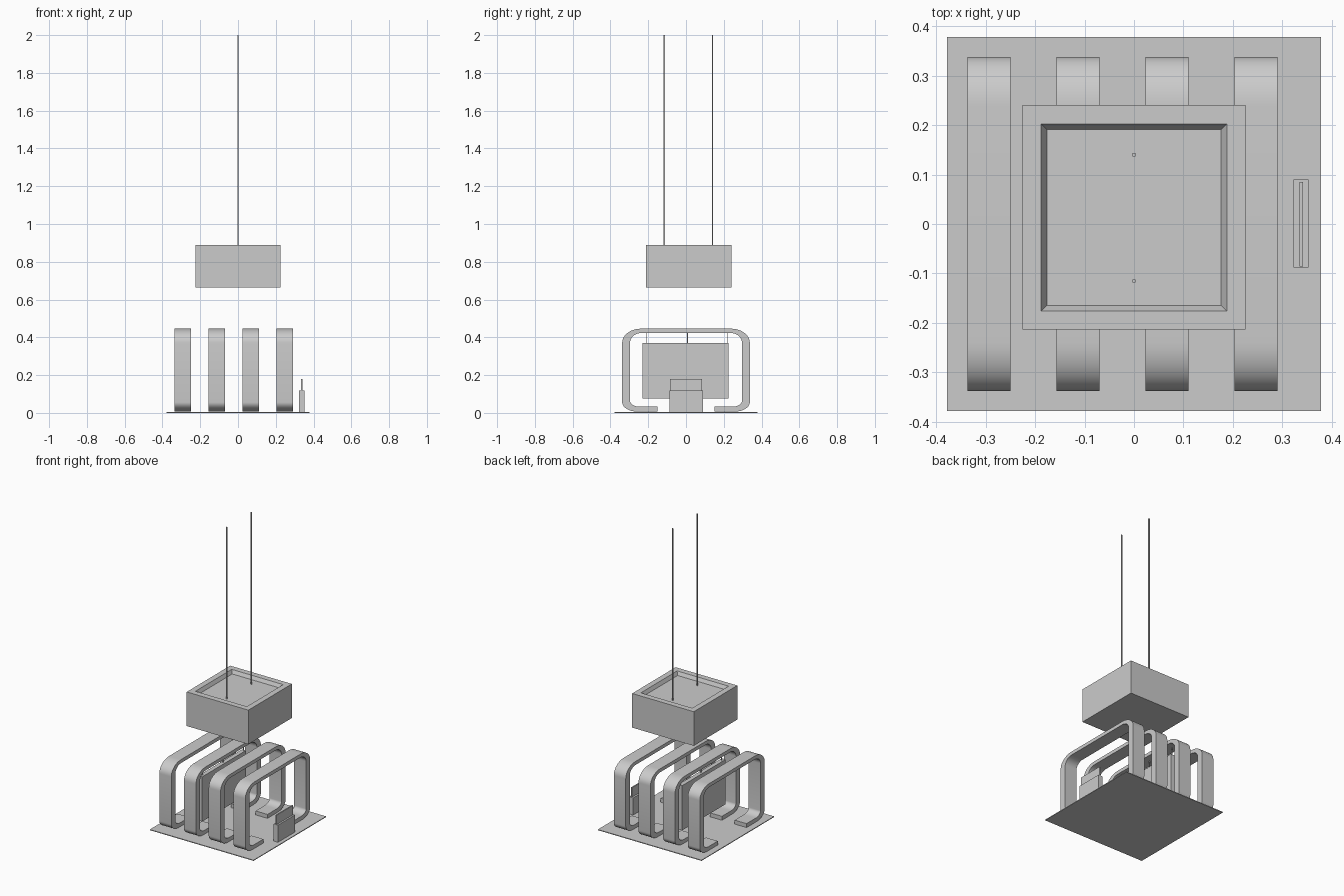
import bpy, bmesh
from math import sin, cos, pi, radians

if "Cube" in bpy.data.objects:
    bpy.data.objects.remove(bpy.data.objects["Cube"])


def make_object(name, bm, smooth=False):
    bmesh.ops.recalc_face_normals(bm, faces=bm.faces)
    mesh = bpy.data.meshes.new(name)
    bm.to_mesh(mesh)
    bm.free()
    obj = bpy.data.objects.new(name, mesh)
    bpy.context.collection.objects.link(obj)
    if smooth:
        bpy.ops.object.select_all(action='DESELECT')
        obj.select_set(True)
        bpy.context.view_layer.objects.active = obj
        bpy.ops.object.shade_smooth_by_angle(angle=radians(30))
    return obj


def box_mesh(x0, x1, y0, y1, z0, z1):
    bm = bmesh.new()
    bmesh.ops.create_cube(bm, size=1)
    for v in bm.verts:
        v.co = ((x0 + x1) / 2 + v.co.x * (x1 - x0),
                (y0 + y1) / 2 + v.co.y * (y1 - y0),
                (z0 + z1) / 2 + v.co.z * (z1 - z0))
    return bm


def box(name, *bounds):
    return make_object(name, box_mesh(*bounds))


def corner(cy, cz, ry, rz, a0, a1, n=10):
    # Elliptical corner in the YZ plane
    return [(cy + ry * cos(a0 + (a1 - a0) * i / n),
             cz + rz * sin(a0 + (a1 - a0) * i / n)) for i in range(n + 1)]


def half_path(half, bottom, top, low, high, tip=0.15):
    # Right half of the hoop, from foot tip up to the top bar
    return ([(tip, bottom)]
            + corner(half - low[0], bottom + low[1], *low, -pi / 2, 0)
            + corner(half - high[0], top - high[1], *high, 0, pi / 2))


def hoop(name, x0, x1):
    outer = half_path(0.338, 0.007, 0.446, (0.08, 0.05), (0.10, 0.075))
    inner = half_path(0.296, 0.033, 0.423, (0.05, 0.03), (0.06, 0.05))
    outer += [(-y, z) for y, z in reversed(outer)]
    inner += [(-y, z) for y, z in reversed(inner)]
    bm = bmesh.new()
    rings = [[bm.verts.new((x, *o)), bm.verts.new((x2, *o)),
              bm.verts.new((x2, *i)), bm.verts.new((x, *i))]
             for o, i in zip(outer, inner) for x, x2 in [(x0, x1)]]
    for a, b in zip(rings, rings[1:]):
        for k in range(4):
            bm.faces.new((a[k], a[(k + 1) % 4], b[(k + 1) % 4], b[k]))
    bm.faces.new(rings[0])
    bm.faces.new(rings[-1])
    return make_object(name, bm, smooth=True)


# Floor plate
box("base_plate", -0.378, 0.378, -0.378, 0.378, 0, 0.005)

# Row of four open hoops
for i in range(4):
    x = -0.2935 + 0.18 * i
    hoop(f"hoop_{i + 1}", x - 0.0435, x + 0.0435)

# Panel hung inside the second hoop
box("hanging_panel", -0.128, -0.100, -0.23, 0.225, 0.075, 0.37)
for i, y in enumerate((-0.208, 0.008, 0.218)):
    box(f"panel_wire_{i + 1}", -0.116, -0.112, y - 0.002, y + 0.002, 0.365, 0.425)

# Card stand at the right edge
box("card_stand", 0.322, 0.353, -0.088, 0.09, 0.004, 0.118)
box("card", 0.334, 0.342, -0.086, 0.085, 0.11, 0.18)

# Suspended block with a shallow bevelled tray in its top
bm = box_mesh(-0.225, 0.225, -0.213, 0.24, 0.665, 0.89)
bm.faces.ensure_lookup_table()
top = max(bm.faces, key=lambda f: f.calc_center_median().z)
bmesh.ops.inset_region(bm, faces=[top], thickness=0.053)
bmesh.ops.inset_region(bm, faces=[top], thickness=0.016)
for v in top.verts:
    v.co.z = 0.867
make_object("suspended_block", bm)

# Suspension cables
for side, y in (("front", -0.115), ("back", 0.14)):
    box(f"{side}_cable", -0.0033, 0.0033, y - 0.0033, y + 0.0033, 0.866, 2.0)
